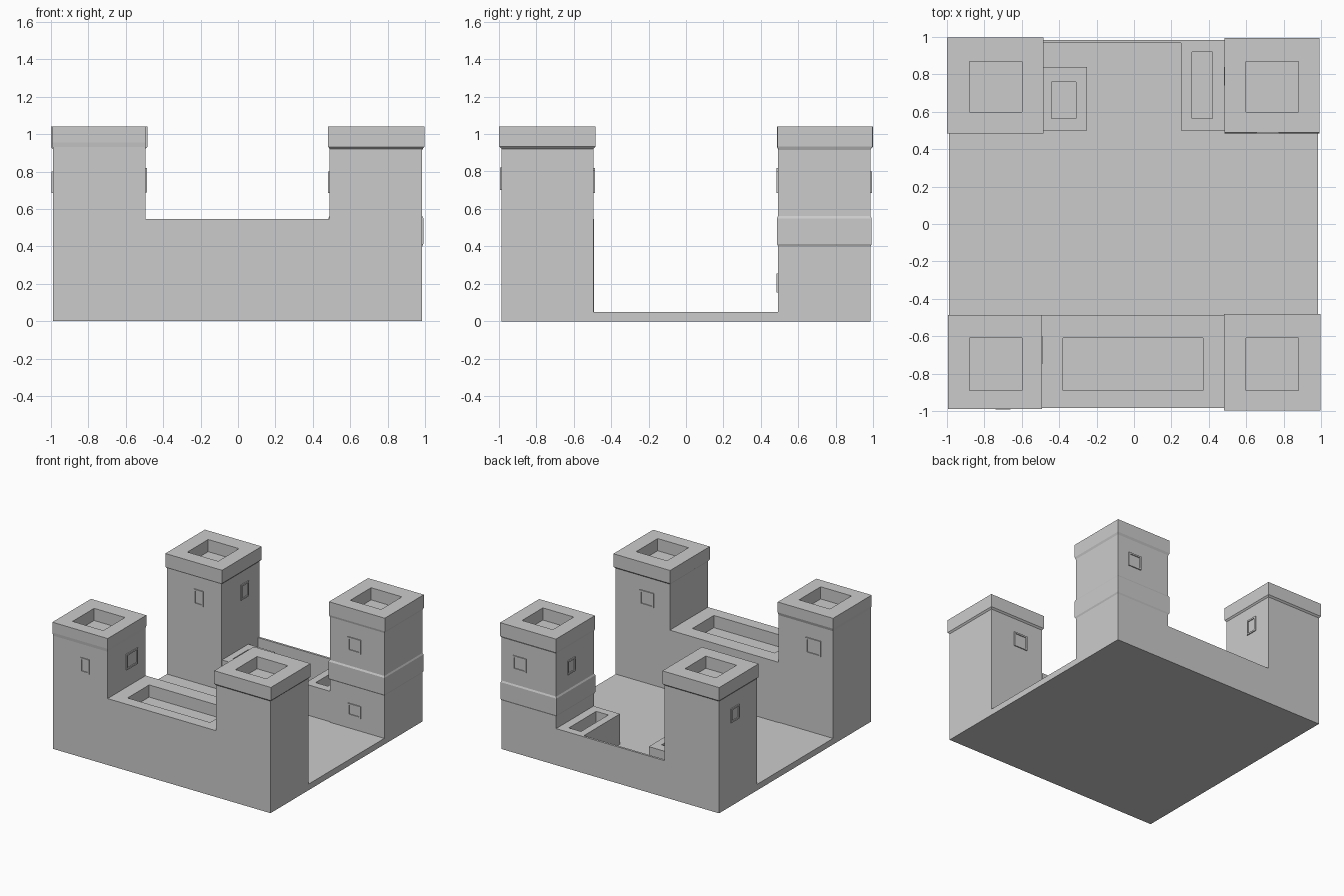
import bpy, bmesh
from mathutils import Vector

if "Cube" in bpy.data.objects:
    bpy.data.objects.remove(bpy.data.objects["Cube"])


def stack(name, rings):
    """Closed solid skinned through rectangular rings (x0, x1, y0, y1, z)."""
    bm = bmesh.new()
    loops = []
    for x0, x1, y0, y1, z in rings:
        loops.append([bm.verts.new(p) for p in
                      ((x0, y0, z), (x1, y0, z), (x1, y1, z), (x0, y1, z))])
    for a, b in zip(loops, loops[1:]):
        for i in range(4):
            j = (i + 1) % 4
            bm.faces.new((a[i], a[j], b[j], b[i]))
    bm.faces.new(loops[0][::-1])
    bm.faces.new(loops[-1])
    bmesh.ops.recalc_face_normals(bm, faces=bm.faces)
    me = bpy.data.meshes.new(name)
    bm.to_mesh(me)
    bm.free()
    ob = bpy.data.objects.new(name, me)
    bpy.context.collection.objects.link(ob)
    return ob


def block(name, rect, top, pocket=None, depth=0.1):
    """Block standing on the floor slab, optionally with a rectangular pocket on top."""
    rings = [(*rect, FLOOR), (*rect, top)]
    if pocket:
        rings += [(*pocket, top), (*pocket, top - depth)]
    stack(name, rings)


def tower(name, body, cap, pocket, slope, band=None):
    """Square tower with sloped cap underside, roof pocket and optional belt."""
    rings = [(*body, FLOOR)]
    if band:
        rings += [(*body, 0.40), (*band, 0.413), (*band, 0.55), (*body, 0.563)]
    rings += [(*body, slope[0]), (*cap, slope[1]), (*cap, TOP),
              (*pocket, TOP), (*pocket, TOP - 0.1)]
    stack(name, rings)


def window(name, centre, normal, width, height, out=0.008, rim=0.013):
    """Raised window frame with a recessed pane, on a wall facing normal."""
    n = Vector(normal)
    side = Vector((0, 0, 1)).cross(n)
    up = Vector((0, 0, 1))
    c = Vector(centre)
    bm = bmesh.new()
    loops = []
    for w, h, d in ((width, height, 0), (width, height, out),
                    (width - 2 * rim, height - 2 * rim, out),
                    (width - 2 * rim, height - 2 * rim, 0.001)):
        loops.append([bm.verts.new(c + side * sx * w / 2 + up * sz * h / 2 + n * d)
                      for sx, sz in ((-1, -1), (1, -1), (1, 1), (-1, 1))])
    for a, b in zip(loops, loops[1:]):
        for i in range(4):
            j = (i + 1) % 4
            bm.faces.new((a[i], a[j], b[j], b[i]))
    bm.faces.new(loops[-1])
    me = bpy.data.meshes.new(name)
    bm.to_mesh(me)
    bm.free()
    bpy.context.collection.objects.link(bpy.data.objects.new(name, me))


FLOOR, TOP = 0.05, 1.04
L, R, F, B = -0.99, 0.985, -0.985, 0.985     # outer faces
IL, IR, IF, IB = -0.495, 0.49, -0.495, 0.492  # inner tower faces

# floor slab
stack("floor_slab", [(L, R, F, B, 0), (L, R, F, B, FLOOR)])

# corner towers
tower("front_left_tower", (L, IL, F, IF), (-0.995, -0.492, -0.988, -0.487),
      (-0.88, -0.60, -0.89, -0.61), (0.93, 0.955))
tower("front_right_tower", (IR, R, F, IF), (0.482, 0.997, -0.997, -0.482),
      (0.60, 0.88, -0.89, -0.61), (0.92, 0.932))
tower("back_left_tower", (L, IL, IB, B), (-1.0, -0.484, 0.485, 0.998),
      (-0.88, -0.60, 0.60, 0.87), (0.92, 0.932))
tower("back_right_tower", (IR, R, IB, B), (0.485, 0.992, 0.488, 0.995),
      (0.60, 0.88, 0.60, 0.87), (0.915, 0.932),
      band=(0.483, 0.991, 0.485, 0.991))

# thick front wall with trough, thin back wall, inner back blocks
block("front_wall", (IL, IR, F, -0.49), 0.545, (-0.38, 0.37, -0.89, -0.61))
block("back_wall", (IL, IR, 0.967, B), 0.30)
block("back_left_block", (IL, -0.25, 0.50, 0.84), 0.295, (-0.44, -0.31, 0.565, 0.76))
block("back_right_block", (0.25, IR, 0.50, 0.967), 0.30, (0.31, 0.42, 0.565, 0.92))

# windows
FRONT, BACK, LEFT, RIGHT = (0, -1, 0), (0, 1, 0), (-1, 0, 0), (1, 0, 0)
for name, centre, normal, w, h in (
        ("front_left_window_front", (-0.70, F, 0.76), FRONT, 0.08, 0.12),
        ("front_left_window_right", (IL, -0.673, 0.753), RIGHT, 0.145, 0.13),
        ("front_left_window_back", (-0.812, IF, 0.753), BACK, 0.135, 0.13),
        ("front_right_window_back", (0.70, IF, 0.745), BACK, 0.125, 0.12),
        ("back_left_window_front", (-0.70, IB, 0.755), FRONT, 0.085, 0.125),
        ("back_left_window_right", (IL, 0.79, 0.755), RIGHT, 0.10, 0.125),
        ("back_left_window_left", (L, 0.78, 0.743), LEFT, 0.11, 0.115),
        ("back_right_window_back", (0.82, B, 0.742), BACK, 0.12, 0.115),
        ("back_right_window_left", (IR, 0.79, 0.742), LEFT, 0.10, 0.115),
        ("back_right_window_front", (0.715, IB, 0.742), FRONT, 0.12, 0.115),
        ("back_right_lower_window", (0.715, IB, 0.205), FRONT, 0.12, 0.10)):
    window(name, centre, normal, w, h)
